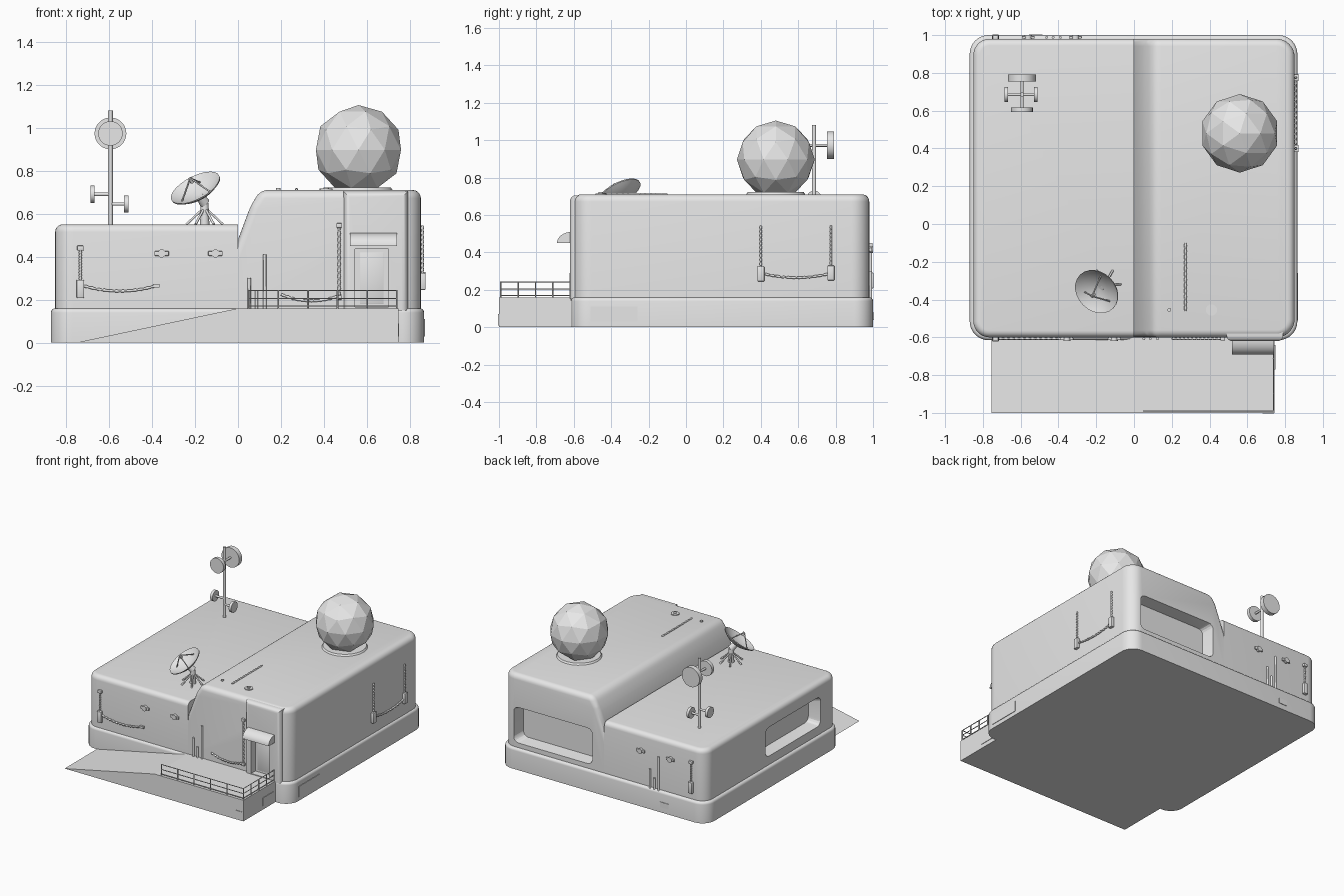
import bpy, bmesh, math
from mathutils import Vector, Matrix

cube = bpy.data.objects.get("Cube")
if cube:
    bpy.data.objects.remove(cube)

GREY = (0.8, 0.8, 0.8, 1)
mat = bpy.data.materials.new("light_grey")
mat.use_nodes = True
mat.diffuse_color = GREY
mat.node_tree.nodes["Principled BSDF"].inputs["Base Color"].default_value = GREY


def finish(name, bm, smooth=True):
    mesh = bpy.data.meshes.new(name)
    bmesh.ops.recalc_face_normals(bm, faces=bm.faces)
    bm.to_mesh(mesh)
    bm.free()
    mesh.materials.append(mat)
    ob = bpy.data.objects.new(name, mesh)
    bpy.context.collection.objects.link(ob)
    if smooth:
        shade(ob)
    return ob


def shade(ob):
    bpy.ops.object.select_all(action='DESELECT')
    ob.select_set(True)
    bpy.context.view_layer.objects.active = ob
    bpy.ops.object.shade_smooth_by_angle(angle=math.radians(35))


def bevel(bm, test, width, segments=5):
    edges = [e for e in bm.edges if test(*[v.co for v in e.verts])]
    bmesh.ops.bevel(bm, geom=edges, offset=width, segments=segments, profile=0.5,
                    affect='EDGES', clamp_overlap=True)


def prism(profile, y0, y1):
    """Extrude an x-z outline along y."""
    bm = bmesh.new()
    face = bm.faces.new([bm.verts.new((x, y0, z)) for x, z in profile])
    new = bmesh.ops.extrude_face_region(bm, geom=[face])["geom"]
    bmesh.ops.translate(bm, vec=(0, y1 - y0, 0), verts=[v for v in new if isinstance(v, bmesh.types.BMVert)])
    bmesh.ops.recalc_face_normals(bm, faces=bm.faces)
    return bm


def rect(x0, x1, z0, z1):
    return [(x0, z0), (x1, z0), (x1, z1), (x0, z1)]


def box(name, x, y, z, size, width=0.0):
    bm = prism(rect(x - size[0] / 2, x + size[0] / 2, z - size[2] / 2, z + size[2] / 2),
               y - size[1] / 2, y + size[1] / 2)
    if width:
        bevel(bm, lambda a, b: True, width, 2)
    return finish(name, bm)


def upright(test):
    return lambda a, b: abs(a.z - b.z) > 0.1 and abs(a.x - b.x) < 0.001 and test(a.x)


def cylinder(name, a, b, r0, r1=None, sides=16):
    a, b = Vector(a), Vector(b)
    bm = bmesh.new()
    m = Matrix.Translation((a + b) / 2) @ (b - a).to_track_quat('Z', 'Y').to_matrix().to_4x4()
    bmesh.ops.create_cone(bm, cap_ends=True, segments=sides, radius1=r0, radius2=r0 if r1 is None else r1,
                          depth=(b - a).length, matrix=m)
    return finish(name, bm)


def tube(name, points, radius, lumpy=False):
    """Round bar along points; a lumpy one swells at every other point."""
    data = bpy.data.curves.new(name, 'CURVE')
    data.dimensions = '3D'
    data.bevel_depth, data.bevel_resolution, data.use_fill_caps = radius, 1, True
    spline = data.splines.new('POLY')
    spline.points.add(len(points) - 1)
    for i, (p, co) in enumerate(zip(spline.points, points)):
        p.co = (*co, 1)
        p.radius = 1.6 if lumpy and i % 2 else 1
    data.materials.append(mat)
    ob = bpy.data.objects.new(name, data)
    bpy.context.collection.objects.link(ob)


def cable(name, a, b, sag=0.0, n=24):
    a, b = Vector(a), Vector(b)
    tube(name, [a.lerp(b, i / n) - Vector((0, 0, sag * 4 * (i / n) * (1 - i / n))) for i in range(n + 1)],
         0.005, True)


def cut(targets, bm):
    cutter = finish("recess_cutter", bm, False)
    cutter.hide_render = True
    for ob in targets:
        mod = ob.modifiers.new("recess", 'BOOLEAN')
        mod.operation, mod.solver, mod.object = 'DIFFERENCE', 'EXACT', cutter
        bpy.ops.object.select_all(action='DESELECT')
        bpy.context.view_layer.objects.active = ob
        ob.select_set(True)
        bpy.ops.object.modifier_apply(modifier=mod.name)
        shade(ob)
    bpy.data.objects.remove(cutter)


def window_cutter(x0, x1, z0, z1, depth, turn=0.0, shift=(0, 0, 0)):
    """Rounded block facing +y, narrowing inwards."""
    bm = prism(rect(x0, x1, z0, z1), -depth, depth)
    bevel(bm, lambda a, b: abs(a.y - b.y) > depth, 0.04, 4)
    c = Vector(((x0 + x1) / 2, 0, (z0 + z1) / 2))
    for v in bm.verts:
        if v.co.y < 0:
            v.co.x += 0.04 if v.co.x < c.x else -0.04
            v.co.z += 0.03 if v.co.z < c.z else -0.03
    bm.transform(Matrix.Translation(shift) @ Matrix.Rotation(turn, 4, 'Z'))
    return bm


# Foundation slab
bm = prism(rect(-0.87, 0.865, 0, 0.16), -0.615, 1.0)
bevel(bm, upright(lambda x: True), 0.1, 8)
bevel(bm, lambda a, b: min(a.z, b.z) > 0.15, 0.02, 4)
finish("foundation", bm)

# Low wing and tall wing
bm = prism(rect(-0.85, 0, 0.15, 0.55), -0.6, 0.98)
bevel(bm, upright(lambda x: x < -0.5), 0.085, 8)
bevel(bm, lambda a, b: min(a.z, b.z) > 0.54 and min(a.x, b.x) < -0.01, 0.035)
low_wing = finish("low_wing", bm)

bm = prism([(0, 0.15), (0.85, 0.15), (0.85, 0.71), (0.105, 0.71), (0.06, 0.64), (0, 0.48)], -0.6, 0.98)
bevel(bm, upright(lambda x: x > 0.5), 0.095, 8)
bevel(bm, lambda a, b: min(a.z, b.z) > 0.47 and (abs(a.y - b.y) < 1 or a.z > 0.6), 0.038)
tall_wing = finish("tall_wing", bm)

# Raised entrance bay
bm = prism(rect(0.49, 0.79, 0.15, 0.705), -0.62, -0.45)
bevel(bm, lambda a, b: max(a.y, b.y) < -0.6 and max(a.z, b.z) > 0.16, 0.03)
bay = finish("entrance_bay", bm)

# Recessed windows and doorway
cut([tall_wing], window_cutter(0.08, 0.78, 0.18, 0.48, 0.09, 0, (0, 0.981, 0)))
cut([low_wing], window_cutter(-0.42, 0.28, 0.21, 0.46, 0.09, math.pi / 2, (-0.851, 0, 0)))
cut([bay, tall_wing], prism(rect(0.545, 0.70, 0.165, 0.435), -0.7, -0.57))
box("door_panel", 0.622, -0.572, 0.3, (0.11, 0.008, 0.24), 0.003)

# Awning with a rounded front
arc = [(math.cos(t * math.pi / 16), math.sin(t * math.pi / 16)) for t in range(9)]
bm = prism([(0, 0)] + [(0.08 * c, 0.06 * s) for c, s in arc], 0.52, 0.74)
bm.transform(Matrix.Translation((0, -0.61, 0.45)) @ Matrix.Rotation(-math.pi / 2, 4, 'Z'))
finish("awning", bm)

# Entrance deck with sloping ramp
finish("deck_and_ramp", prism([(-0.755, 0), (0.745, 0), (0.745, 0.16), (0, 0.16)], -1.0, -0.6), False)

# Deck railing
for z in (0.17, 0.205, 0.243):
    tube("railing_bar", [(0.05, -0.99, z), (0.738, -0.99, z), (0.738, -0.62, z)], 0.003)
posts = [(0.05 + 0.1376 * i, -0.99) for i in range(6)] + [(0.738, -0.99 + 0.0925 * i) for i in range(1, 5)]
for x, y in posts:
    tube("railing_post", [(x, y, 0.155), (x, y, 0.245)], 0.004)

# Service plates on foundation and deck
box("deck_front_plate", 0.71, -1.0, 0.04, (0.06, 0.008, 0.06))
box("deck_side_plate", 0.745, -0.705, 0.06, (0.008, 0.13, 0.06))
box("foundation_side_plate", 0.865, -0.385, 0.07, (0.008, 0.25, 0.08))
box("foundation_back_plate", -0.52, 1.0, 0.06, (0.07, 0.008, 0.04))

# Faceted radar dome on a ring
bm = bmesh.new()
bmesh.ops.create_icosphere(bm, subdivisions=2, radius=0.208, matrix=Matrix.Translation((0.56, 0.48, 0.897)))
finish("radar_dome", bm, False)
cylinder("dome_ring", (0.56, 0.48, 0.7), (0.56, 0.48, 0.722), 0.165, 0.15, 24)

# Dish antenna: shallow bowl, feed struts and legs
centre, aim = Vector((-0.18, -0.34, 0.685)), Vector((-0.42, -0.42, 0.8)).normalized()
tilt = Matrix.Translation(centre) @ aim.to_track_quat('Z', 'Y').to_matrix().to_4x4()
bm = bmesh.new()
path = [(r, 0.045 * (r / 0.125) ** 2) for r in (0.004, 0.03, 0.06, 0.09, 0.11, 0.125)]
path += [(r, z - 0.006) for r, z in reversed(path)]
ring = [bm.verts.new((r, 0, z)) for r, z in path]
edges = [bm.edges.new((ring[i], ring[i - 1])) for i in range(len(ring))]
bmesh.ops.spin(bm, geom=ring + edges, cent=(0, 0, 0), axis=(0, 0, 1), angle=2 * math.pi, steps=24)
bmesh.ops.remove_doubles(bm, verts=bm.verts, dist=0.0005)
bm.transform(tilt)
finish("dish_bowl", bm)
feed = tilt @ Vector((0, 0, 0.1))
for i in range(3):
    a = i * math.tau / 3
    tube("feed_strut", [tilt @ Vector((0.085 * math.cos(a), 0.085 * math.sin(a), 0.02)), feed], 0.004)
cylinder("feed_horn", feed, feed - aim * 0.025, 0.01)
foot = Vector((-0.155, -0.32, 0.55))
cylinder("dish_post", foot, foot + Vector((0, 0, 0.1)), 0.022, 0.018)
cylinder("dish_mount", foot + Vector((0, 0, 0.1)), centre, 0.025, 0.02)
for i in range(6):
    a = i * math.tau / 6
    tube("dish_leg", [foot + Vector((0.085 * math.cos(a), 0.085 * math.sin(a), 0)), foot + Vector((0, 0, 0.08))], 0.006)

# Mast with drum antennas
mx, my = -0.593, 0.685
cylinder("mast", (mx, my, 0.54), (mx, my, 1.08), 0.011)
for dx, dy, z, r, t in ((0, 0.088, 0.973, 0.074, 0.036), (0, -0.08, 0.973, 0.057, 0.026),
                        (-0.083, 0, 0.69, 0.04, 0.02), (0.073, 0, 0.645, 0.04, 0.02)):
    d = Vector((dx, dy, 0)).normalized() * t / 2
    c = Vector((mx + dx, my + dy, z))
    cylinder("drum_antenna", c - d, c + d, r, sides=28)
    cylinder("drum_arm", (mx, my, z), c, 0.008)

# Wall fittings shared by front and back: lamps, pipes, junction box and cable
for wall, out, lamps, pipes in ((-0.6, -1, (-0.355, -0.105), (0.052, 0.086, 0.125)),
                                (0.98, 1, (-0.56, -0.31), (-0.39, -0.428, -0.462))):
    y = wall + out * 0.008
    for x in lamps:
        box("lamp_bracket", x, y, 0.415, (0.068, 0.014, 0.022), 0.004)
        cylinder("lamp", (x, wall, 0.415), (x, wall + out * 0.02, 0.415), 0.019)
    for x, top in zip(pipes, (0.3, 0.24, 0.41)):
        tube("wall_pipe", [(x, y, 0.155), (x, y, top)], 0.008)
    box("junction_box", -0.733, y, 0.25, (0.036, 0.03, 0.085), 0.005)
    box("cable_cap", -0.733, y, 0.44, (0.03, 0.02, 0.022), 0.003)
    cable("riser_cable", (-0.733, y, 0.28), (-0.733, y, 0.44))
cable("front_cable", (-0.72, -0.607, 0.265), (-0.38, -0.607, 0.265), 0.025)
box("cable_end", -0.38, -0.607, 0.265, (0.03, 0.016, 0.016))
cable("entrance_cable", (0.2, -0.607, 0.225), (0.46, -0.607, 0.215), 0.025)
cable("entrance_riser", (0.47, -0.607, 0.21), (0.47, -0.607, 0.55))
for z in (0.21, 0.545):
    box("riser_end", 0.47, -0.607, z, (0.024, 0.02, 0.022), 0.003)

# Left wall cables
for y, z in ((0.4, 0.285), (0.775, 0.29)):
    box("side_junction_box", 0.857, y, z, (0.03, 0.038, 0.08), 0.005)
    cable("side_riser", (0.857, y, z), (0.857, y, 0.545))
cable("side_cable", (0.857, 0.42, 0.285), (0.857, 0.76, 0.285), 0.02)

# Roof conduit and vents
cable("roof_conduit", (0.272, -0.46, 0.712), (0.272, -0.1, 0.712))
cylinder("roof_vent", (0.41, -0.455, 0.705), (0.41, -0.455, 0.716), 0.03)
cylinder("roof_vent_cap", (0.41, -0.455, 0.715), (0.41, -0.455, 0.722), 0.012)
cylinder("small_roof_vent", (0.187, -0.455, 0.705), (0.187, -0.455, 0.72), 0.01)
